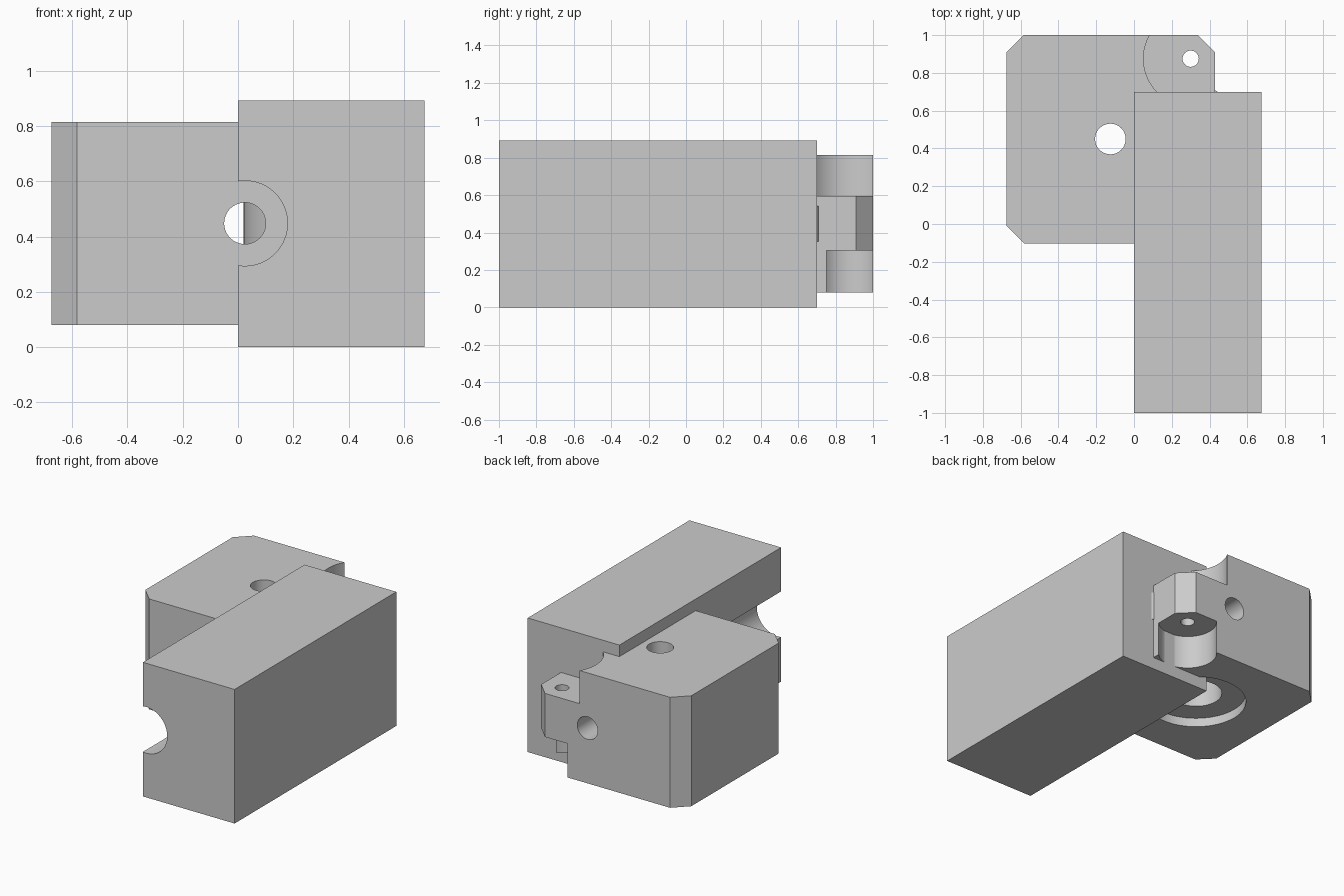
import bpy, bmesh, math

if "Cube" in bpy.data.objects:
    bpy.data.objects.remove(bpy.data.objects["Cube"])

grey = bpy.data.materials.new("plain grey")
grey.diffuse_color = (0.6, 0.6, 0.6, 1)
grey.use_nodes = True
grey.node_tree.nodes["Principled BSDF"].inputs["Base Color"].default_value = grey.diffuse_color


def prism(name, outline, z0, z1):
    """Extrude an xy outline from z0 to z1."""
    bm = bmesh.new()
    face = bm.faces.new([bm.verts.new((x, y, z0)) for x, y in outline])
    top = bmesh.ops.extrude_face_region(bm, geom=[face])["geom"]
    bmesh.ops.translate(bm, vec=(0, 0, z1 - z0),
                        verts=[v for v in top if isinstance(v, bmesh.types.BMVert)])
    bmesh.ops.recalc_face_normals(bm, faces=bm.faces)
    mesh = bpy.data.meshes.new(name)
    bm.to_mesh(mesh)
    bm.free()
    mesh.materials.append(grey)
    obj = bpy.data.objects.new(name, mesh)
    bpy.context.collection.objects.link(obj)
    return obj


def disc(name, x, y, r, z0, z1, sides=64):
    pts = [(x + r * math.cos(2 * math.pi * i / sides),
            y + r * math.sin(2 * math.pi * i / sides)) for i in range(sides)]
    return prism(name, pts, z0, z1)


def bore_y(name, x, z, r, y0, y1):
    """Cylinder lying along y."""
    obj = disc(name, 0, 0, r, -y1, -y0)
    obj.rotation_euler.x = math.pi / 2
    obj.location = (x, 0, z)
    return obj


def activate(obj):
    bpy.ops.object.select_all(action='DESELECT')
    obj.select_set(True)
    bpy.context.view_layer.objects.active = obj


def cut(obj, cutter):
    cutter.hide_render = True
    bpy.context.view_layer.update()
    mod = obj.modifiers.new("cut", 'BOOLEAN')
    mod.operation = 'DIFFERENCE'
    mod.solver = 'EXACT'
    mod.object = cutter
    activate(obj)
    bpy.ops.object.modifier_apply(modifier=mod.name)
    bpy.data.objects.remove(cutter)


# Long block with a half-round groove along its inner side
long_block = prism("long_block", [(0, -1), (0.675, -1), (0.675, 0.7), (0, 0.7)], 0, 0.892)
cut(long_block, bore_y("groove_cutter", 0.025, 0.448, 0.154, -1.2, 0.3))
cut(long_block, bore_y("bore_cutter", 0.025, 0.448, 0.075, 0.2, 1.2))

# Chamfered housing with a hinge tongue at its back right corner
c = 0.092
housing = prism("housing", [(-0.675 + c, -0.102), (0.43, -0.102), (0.43, 1 - c), (0.43 - c, 1),
                            (-0.675 + c, 1), (-0.675, 1 - c), (-0.675, -0.102 + c)],
                0.08, 0.815)
# round cuts above and below the tongue, and the pin hole
cut(housing, disc("upper_hinge_cutter", 0.3, 0.875, 0.25, 0.595, 1))
cut(housing, disc("lower_hinge_cutter", 0.3, 0.875, 0.18, -0.1, 0.305))
cut(housing, disc("pin_cutter", 0.3, 0.875, 0.043, -0.1, 1, 32))
# vertical hole with a stepped seat underneath
for radius, z in ((0.31, 0.14), (0.16, 0.36), (0.081, 1)):
    cut(housing, disc("seat_cutter", -0.125, 0.45, radius, -0.1, z))
# lengthwise bore
cut(housing, bore_y("bore_cutter", 0.025, 0.448, 0.075, -0.5, 1.2))

# Hidden roller that just shows behind the long block
roller = disc("roller", 0.3, 0.46, 0.28, 0.352, 0.542)

for obj in (long_block, housing, roller):
    activate(obj)
    bpy.ops.object.shade_smooth_by_angle(angle=math.radians(30))
